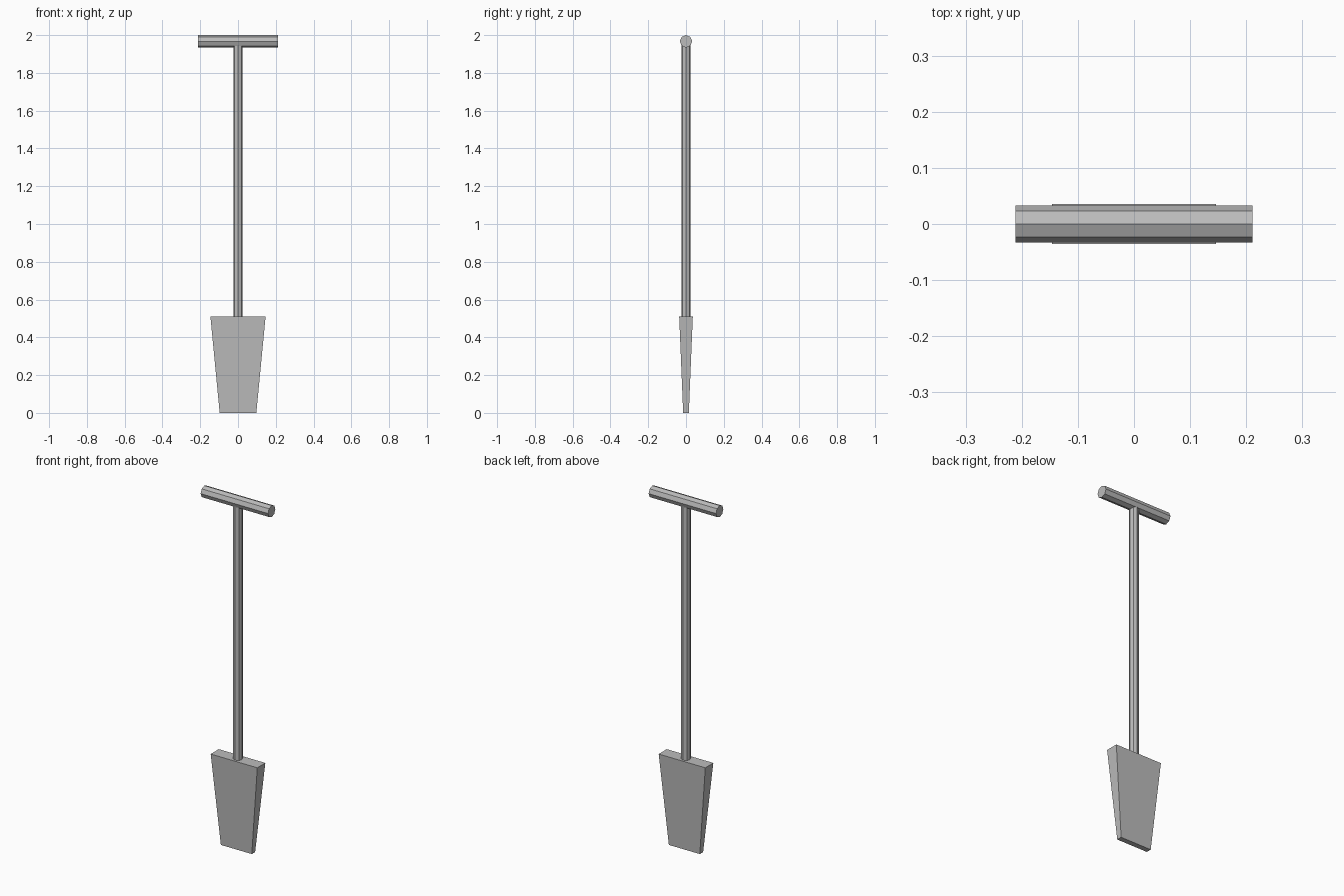
import bpy, bmesh, math
from mathutils import Matrix

cube = bpy.data.objects.get("Cube")
if cube:
    bpy.data.objects.remove(cube, do_unlink=True)

grey = bpy.data.materials.new("plain grey")
grey.use_nodes = True
colour = (0.5, 0.5, 0.5, 1)
grey.diffuse_color = colour
grey.node_tree.nodes["Principled BSDF"].inputs["Base Color"].default_value = colour


def add_part(name, bm):
    mesh = bpy.data.meshes.new(name)
    bmesh.ops.recalc_face_normals(bm, faces=bm.faces)
    bm.to_mesh(mesh)
    bm.free()
    mesh.materials.append(grey)
    obj = bpy.data.objects.new(name, mesh)
    bpy.context.collection.objects.link(obj)
    return obj


def octagonal_bar(name, radius, length, centre_z, turn=Matrix()):
    bm = bmesh.new()
    bmesh.ops.create_cone(bm, cap_ends=True, segments=8, radius1=radius,
                          radius2=radius, depth=length,
                          matrix=Matrix.Translation((0, 0, centre_z)) @ turn)
    return add_part(name, bm)


# Tapered blade: wide and thick at the top, narrow and thin at the tip
blade_height = 0.51
bm = bmesh.new()
bmesh.ops.create_cube(bm, size=2)
for v in bm.verts:
    half_width, half_depth = (0.146, 0.036) if v.co.z > 0 else (0.097, 0.015)
    v.co.x *= half_width
    v.co.y *= half_depth
    v.co.z = blade_height if v.co.z > 0 else 0
add_part("blade", bm)

# Crossbar grip and the shaft that joins it to the blade
grip_radius = 0.033
grip_z = 2 - grip_radius
octagonal_bar("grip", grip_radius, 0.422, grip_z, Matrix.Rotation(math.pi / 2, 4, "Y"))
octagonal_bar("shaft", 0.025, grip_z - blade_height, (grip_z + blade_height) / 2)
